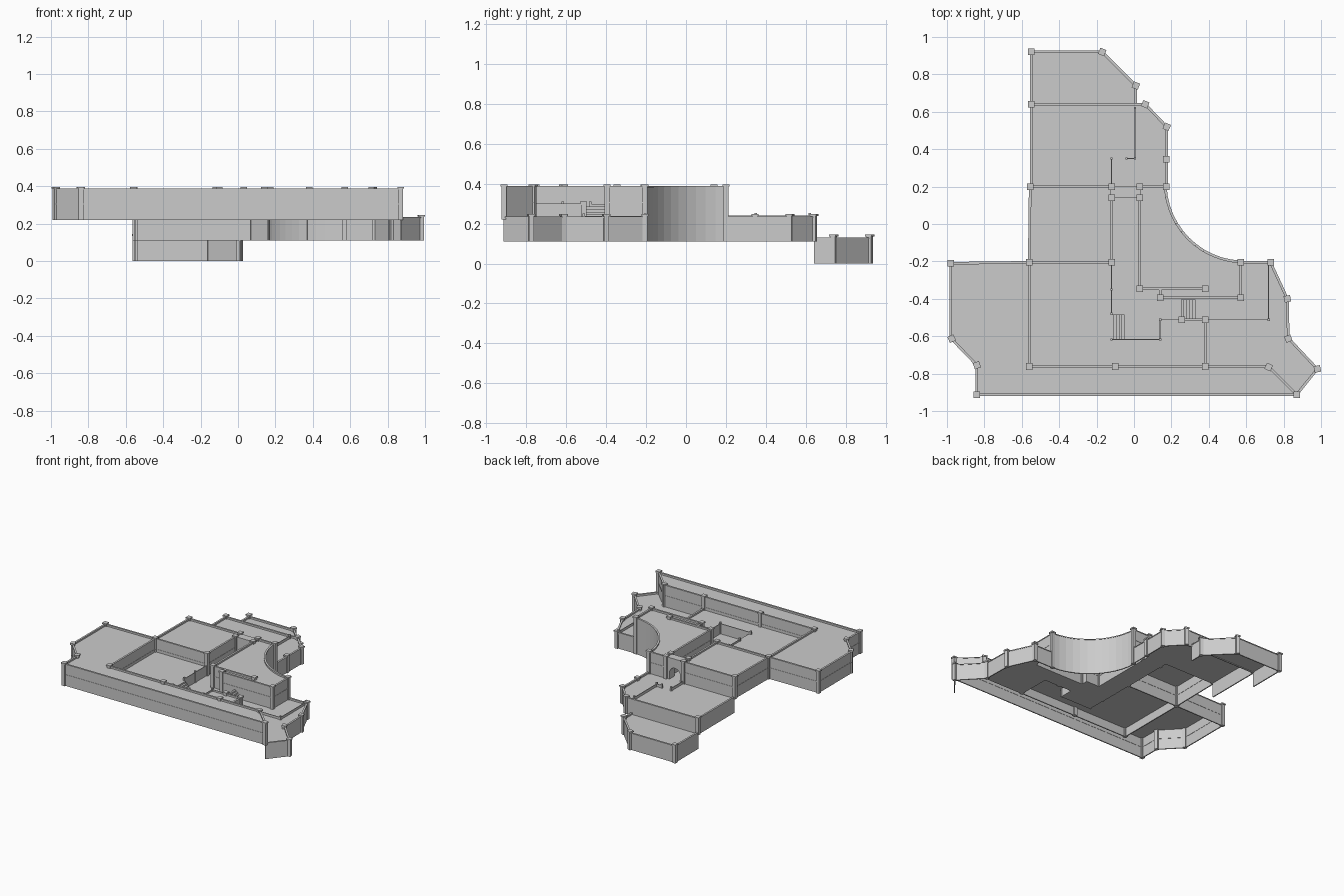
import bpy, bmesh, math
from mathutils import Matrix, Vector

if "Cube" in bpy.data.objects:
    bpy.data.objects.remove(bpy.data.objects["Cube"])


def finish(name, bm):
    bmesh.ops.recalc_face_normals(bm, faces=bm.faces)
    me = bpy.data.meshes.new(name)
    bm.to_mesh(me)
    bm.free()
    ob = bpy.data.objects.new(name, me)
    bpy.context.collection.objects.link(ob)
    return ob


def box(bm, cx, cy, z0, z1, sx, sy, ang=0.0):
    m = (Matrix.Translation((cx, cy, (z0 + z1) / 2)) @ Matrix.Rotation(ang, 4, 'Z')
         @ Matrix.Diagonal((sx, sy, z1 - z0, 1)))
    bmesh.ops.create_cube(bm, size=1, matrix=m)


def strip(bm, path, z0, z1, thick):
    for (ax, ay), (bx, by) in zip(path, path[1:]):
        box(bm, (ax + bx) / 2, (ay + by) / 2, z0, z1,
            math.hypot(bx - ax, by - ay), thick, math.atan2(by - ay, bx - ax))


def wall(name, path, z0, z1, band=None):
    """Thin wall along a path with a coping and an optional mid moulding."""
    bm = bmesh.new()
    strip(bm, path, z0, z1 - 0.006, 0.008)
    strip(bm, path, z1 - 0.006, z1, 0.014)
    if band:
        strip(bm, path, band - 0.003, band + 0.003, 0.012)
    finish(name, bm)


def pillars(name, items, z1):
    """Square pillars with caps; each item is x, y, foot height, angle in degrees."""
    bm = bmesh.new()
    for x, y, z0, deg in items:
        a = math.radians(deg)
        box(bm, x, y, z0, z1 - 0.01, 0.026, 0.026, a)
        box(bm, x, y, z1 - 0.01, z1, 0.035, 0.035, a)
    finish(name, bm)


def floor(name, pts, z):
    bm = bmesh.new()
    f = bm.faces.new([bm.verts.new((x, y, z)) for x, y in pts])
    f.normal_update()
    if f.normal.z < 0:
        f.normal_flip()
    bmesh.ops.triangulate(bm, faces=bm.faces)
    me_ob = finish(name, bm)
    if me_ob.data.polygons[0].normal.z < 0:
        me_ob.data.flip_normals()


def railing(name, path, z0, z1):
    bm = bmesh.new()
    strip(bm, path, z0, z1, 0.005)
    for x, y in path:
        box(bm, x, y, z0, z1 + 0.012, 0.012, 0.012)
    finish(name, bm)


LOW, MID, COURT, TOP = 0.115, 0.22, 0.285, 0.373

# concave curved bastion front
curve = [(0.59 + 0.423 * math.cos(math.radians(a)), 0.22 + 0.423 * math.sin(math.radians(a)))
         for a in range(183, 268, 7)]

# lowest terrace
low_path = [(-0.55, 0.64), (-0.55, 0.92), (-0.17, 0.92), (0.01, 0.74), (0.01, 0.64)]
floor("low_terrace_floor", low_path, LOW)
wall("low_terrace_wall", low_path, 0.0, 0.13)
pillars("low_terrace_pillars", [(-0.55, 0.92, 0, 0), (-0.17, 0.92, 0, -22), (0.01, 0.74, 0, -22)], 0.145)

# back middle terrace
back_path = [(-0.55, 0.2), (-0.55, 0.64), (0.06, 0.64), (0.175, 0.52), (0.175, 0.2)]
floor("back_terrace_floor", back_path, MID)
wall("back_terrace_wall", back_path, 0.11, 0.235)
pillars("back_terrace_pillars", [(-0.55, 0.64, 0.11, 0), (0.06, 0.64, 0.11, -22),
                                 (0.175, 0.52, 0.11, -22), (0.173, 0.345, 0.11, 0)], 0.247)
railing("back_terrace_railing_long", [(0.005, 0.62), (0.005, 0.35), (-0.04, 0.35)], MID, 0.24)
railing("back_terrace_railing_short", [(-0.12, 0.35), (-0.12, 0.2)], MID, 0.24)

# high front terrace
outer = [(-0.56, -0.205), (-0.98, -0.21), (-0.98, -0.61), (-0.84, -0.755), (-0.84, -0.912), (0.87, -0.912)]
inner = [(0.87, -0.912), (0.72, -0.762), (-0.56, -0.762), (-0.56, -0.205)]
floor("front_terrace_floor", outer + inner[1:-1], TOP)
wall("front_terrace_outer_wall", outer, 0.22, 0.388, 0.305)
wall("front_terrace_inner_wall", inner, 0.22, 0.388, 0.305)
pillars("front_terrace_pillars",
        [(-0.98, -0.21, 0.22, 0), (-0.975, -0.613, 0.22, 25), (-0.84, -0.755, 0.22, 20),
         (-0.84, -0.912, 0.22, 0), (0.87, -0.912, 0.22, 0), (0.72, -0.765, 0.22, -25),
         (0.38, -0.762, 0.22, 0), (-0.1, -0.762, 0.22, 0), (-0.56, -0.762, 0.22, 0)], 0.397)

# high west block
west = [(-0.56, -0.205), (-0.12, -0.205), (-0.12, 0.2), (-0.555, 0.2)]
floor("west_block_floor", west, TOP)
wall("west_block_wall", west + west[:1], 0.22, 0.388, 0.305)
pillars("west_block_pillars", [(x, y, 0.22, 0) for x, y in west] + [(-0.12, 0.14, 0.22, 0)], 0.397)

# high east bastion with curved side
east_in = [(0.57, -0.205), (0.57, -0.395), (0.14, -0.395), (0.14, -0.345), (0.03, -0.345), (0.03, 0.2), (0.17, 0.2)]
floor("east_bastion_floor", curve + east_in[:-1] + [(0.17, 0.2)], TOP)
wall("east_bastion_curved_wall", curve, 0.11, 0.388)
wall("east_bastion_wall", east_in, 0.22, 0.388, 0.305)
wall("east_bastion_inner_parapet", [(0.14, -0.345), (0.38, -0.345)], TOP, 0.388)
pillars("east_bastion_pillars",
        [(0.57, -0.205, 0.11, 0), (0.57, -0.395, 0.22, 0), (0.14, -0.395, 0.22, 0), (0.03, -0.345, 0.22, 0),
         (0.03, 0.14, 0.22, 0), (0.03, 0.2, 0.22, 0), (0.173, 0.2, 0.11, 0), (0.38, -0.345, TOP, 0)], 0.397)

# arched gate between the two high blocks
bm = bmesh.new()
arch = [(-0.12, MID), (-0.12, 0.385), (0.03, 0.385), (0.03, MID), (0.0, MID)]
arch += [(-0.045 + 0.045 * math.cos(math.pi * i / 10), 0.27 + 0.045 * math.sin(math.pi * i / 10)) for i in range(11)]
arch += [(-0.09, MID)]
face = bm.faces.new([bm.verts.new((x, 0.14, z)) for x, z in arch])
ext = bmesh.ops.extrude_face_region(bm, geom=[face])
bmesh.ops.translate(bm, vec=Vector((0, 0.06, 0)), verts=[v for v in ext["geom"] if isinstance(v, bmesh.types.BMVert)])
finish("arched_gate", bm)

# raised courtyard and the lower passage beside it
court_edge = [(0.38, -0.762), (0.38, -0.512), (0.14, -0.512), (0.14, -0.618), (-0.12, -0.618)]
floor("courtyard_floor", [(-0.12, -0.205), (-0.56, -0.205), (-0.56, -0.762)] + court_edge, COURT)
yard_path = [(0.57, -0.205), (0.73, -0.205), (0.82, -0.4), (0.825, -0.61), (0.98, -0.775), (0.87, -0.912)]
floor("east_yard_floor", yard_path + [(0.72, -0.762)] + court_edge
      + [(-0.12, 0.2), (0.03, 0.2), (0.03, -0.345), (0.14, -0.345), (0.14, -0.395), (0.57, -0.395)], MID)
wall("east_yard_wall", yard_path, 0.11, 0.235)
pillars("east_yard_pillars", [(0.73, -0.205, 0.11, 0), (0.82, -0.4, 0.11, 12), (0.825, -0.613, 0.11, 20),
                              (0.98, -0.775, 0.11, 10)], 0.247)
wall("courtyard_retaining_wall", [(0.38, -0.762), (0.38, -0.512), (0.25, -0.512)], MID, 0.3)
pillars("courtyard_pillars", [(0.38, -0.512, MID, 0), (0.255, -0.512, MID, 0)], 0.31)
railing("courtyard_railing_west", [(-0.12, -0.205), (-0.12, -0.35), (-0.12, -0.48)], MID, 0.298)
railing("courtyard_railing_south", [(-0.12, -0.618), (0.14, -0.618), (0.14, -0.512), (0.25, -0.512)], MID, 0.298)
railing("east_yard_railing", [(0.38, -0.512), (0.72, -0.512), (0.72, -0.205)], MID, 0.238)

# small stairs: one down from the courtyard, one in the passage
bm = bmesh.new()
for i in range(5):
    h = COURT - i * 0.013
    box(bm, -0.113 + i * 0.014, -0.55, MID, h, 0.014, 0.13)
    box(bm, 0.26 + i * 0.015, -0.455, MID, h, 0.015, 0.1)
finish("stairs", bm)
